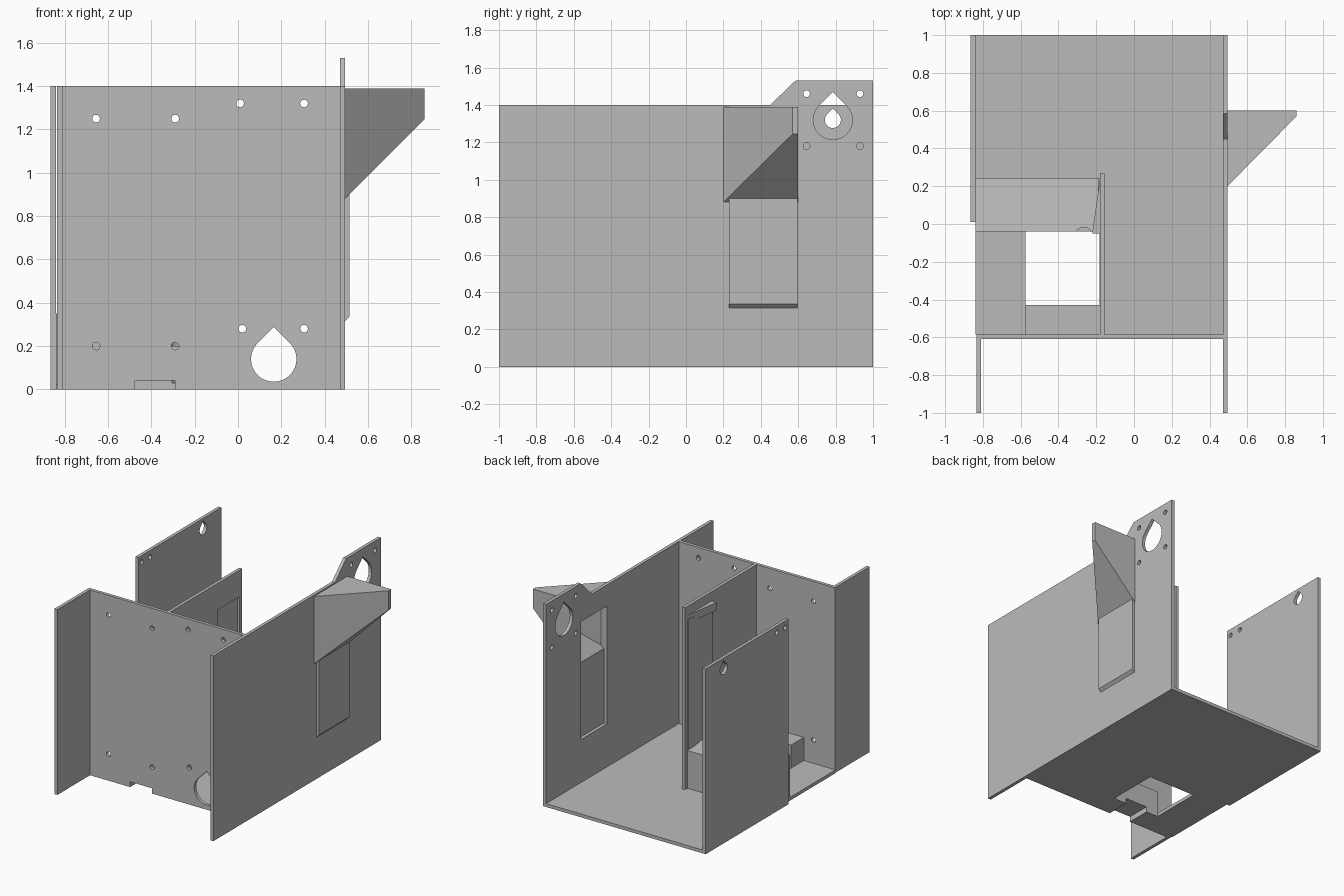
import bpy, bmesh, math
from mathutils import Vector

cube = bpy.data.objects.get("Cube")
if cube:
    bpy.data.objects.remove(cube, do_unlink=True)

grey = bpy.data.materials.new("plain grey")
grey.use_nodes = True
COLOUR = (0.5, 0.5, 0.5, 1)
grey.diffuse_color = COLOUR
grey.node_tree.nodes["Principled BSDF"].inputs["Base Color"].default_value = COLOUR


def prism(name, axis, profile, low, high):
    """Extrude a 2D profile along an axis."""
    place = {"x": lambda a, b, d: (d, a, b),
             "y": lambda a, b, d: (a, d, b),
             "z": lambda a, b, d: (a, b, d)}[axis]
    bm = bmesh.new()
    ends = [[bm.verts.new(place(a, b, d)) for a, b in profile] for d in (low, high)]
    bm.faces.new(ends[0])
    bm.faces.new(ends[1])
    for i in range(len(profile)):
        j = (i + 1) % len(profile)
        bm.faces.new((ends[0][i], ends[0][j], ends[1][j], ends[1][i]))
    bmesh.ops.recalc_face_normals(bm, faces=bm.faces)
    mesh = bpy.data.meshes.new(name)
    bm.to_mesh(mesh)
    bm.free()
    mesh.materials.append(grey)
    obj = bpy.data.objects.new(name, mesh)
    bpy.context.collection.objects.link(obj)
    return obj


def rect(a0, a1, b0, b1):
    return [(a0, b0), (a1, b0), (a1, b1), (a0, b1)]


def box(name, x0, x1, y0, y1, z0, z1):
    return prism(name, "z", rect(x0, x1, y0, y1), z0, z1)


def circle(a, b, r, n=12):
    return [(a + r * math.cos(math.tau * i / n), b + r * math.sin(math.tau * i / n))
            for i in range(n)]


def teardrop(a, b, r, n=24):
    """Round hole with a pointed top."""
    arc = [math.radians(135 + 270 * i / n) for i in range(n + 1)]
    return [(a + r * math.cos(t), b + r * math.sin(t)) for t in arc] + [(a, b + r * math.sqrt(2))]


def cut(obj, cutters):
    """Subtract the cutters, then remove them."""
    for c in cutters:
        c.hide_render = True
        mod = obj.modifiers.new("cut", "BOOLEAN")
        mod.operation = "DIFFERENCE"
        mod.solver = "EXACT"
        mod.object = c
    bpy.context.view_layer.update()
    result = bpy.data.meshes.new_from_object(obj.evaluated_get(bpy.context.evaluated_depsgraph_get()))
    obj.modifiers.clear()
    obj.data = result
    for c in cutters:
        bpy.data.objects.remove(c, do_unlink=True)


def holes(axis, points, r, low, high):
    return [prism("hole", axis, circle(a, b, r), low, high) for a, b in points]


T = 0.025      # sheet thickness
H = 1.4        # wall height

# Floor with square opening and exit slot
floor = box("floor", -0.84, 0.47, -0.585, 1, 0, T)
cut(floor, [box("opening", -0.575, -0.182, -0.43, -0.04, -0.1, 0.1),
            box("slot", -0.475, -0.29, -0.7, -0.4, -0.1, 0.1)])

# Front plate with screw holes, round port and exit notch
front = box("front_plate", -0.835, 0.47, -0.61, -0.585, 0, H)
screws = [(-0.655, 1.25), (-0.29, 1.25), (0.01, 1.32), (0.305, 1.32),
          (-0.655, 0.2), (-0.29, 0.2), (0.02, 0.28), (0.305, 0.28)]
cut(front, holes("y", screws, 0.018, -0.7, -0.5)
    + [prism("port", "y", teardrop(0.165, 0.14, 0.105), -0.7, -0.5),
       box("notch", -0.475, -0.29, -0.7, -0.5, -0.1, 0.04)])

# Left wall with raised rear tab, motor port and inner window
left = prism("left_wall", "x", [(-1, 0), (1, 0), (1, 1.53), (0.585, 1.53), (0.45, H), (-1, H)],
             0.47, 0.495)
mounts = [(y, z) for y in (0.645, 0.93) for z in (1.18, 1.46)]
cut(left, holes("x", mounts, 0.018, 0.4, 0.6)
    + [prism("port", "x", teardrop(0.785, 1.32, 0.105), 0.4, 0.6),
       prism("window", "x", rect(0.27, 0.58, 0.35, 1.24), 0.4, 0.6)])

# Cover panel over the window, bevelled at the bottom
prism("window_cover", "y", [(0.495, 0.315), (0.515, 0.335), (0.515, 0.91), (0.495, 0.91)], 0.23, 0.595)

# Corner hopper with sloped underside
hopper = prism("hopper", "z", [(0.495, 0.2), (0.86, 0.57), (0.86, 0.6), (0.495, 0.6)], 0.8, 1.39)
cut(hopper, [prism("underside", "y", [(0.395, 0.78), (0.96, 1.345), (0.96, 0.6), (0.395, 0.6)], 0, 0.8)])
inside = prism("hollow", "z", [(0.45, 0.27), (0.52, 0.27), (0.81, 0.56), (0.81, 0.58), (0.45, 0.58)],
               0.85, 1.24)
cut(inside, [prism("slope", "y", [(0.4, 0.81), (0.95, 1.36), (0.95, 0.7), (0.4, 0.7)], 0, 0.8)])
cut(hopper, [inside])

# Right wall: front wing and rear panel with a gap between
box("right_front_wing", -0.835, -0.81, -1, -0.61, 0, H)
rear = box("right_rear_wall", -0.865, -0.84, 0.01, 1, 0, H)
cut(rear, holes("x", [(0.05, 1.35), (0.15, 1.35)], 0.018, -1, -0.7)
    + [prism("port", "x", teardrop(0.785, 1.32, 0.043), -1, -0.7)])

# Divider with a shallow recess on its left face
divider = box("divider", -0.18, -0.155, -0.585, 0.27, T, H)
cut(divider, [box("recess", -0.172, -0.1, -0.02, 0.24, 0.32, 1.2)])
box("divider_panel", -0.19, -0.18, -0.05, 0.24, 0.32, 1.3)
prism("divider_lip", "z", [(-0.18, 0.24), (-0.22, -0.04), (-0.22, -0.05), (-0.18, -0.05)], 1.27, 1.33)

# Raised ramp block behind the opening, grooved at its front edge
ramp = prism("ramp_block", "x", [(-0.04, T), (0.24, T), (0.24, 0.31), (-0.04, 0.35)], -0.84, -0.18)
cut(ramp, [prism("groove", "z", circle(-0.265, -0.065, 0.048, 24), 0.03, 0.5)])
prism("ramp_end", "x", [(0.23, T), (0.24, T), (0.24, 0.31), (0.23, 0.31)], -0.18, -0.155)

# Hood above the exit slot
box("exit_hood", -0.575, -0.18, -0.585, -0.43, 0.04, 0.2)
for name, x0, x1 in (("hood_foot_right", -0.575, -0.475), ("hood_foot_left", -0.29, -0.18)):
    box(name, x0, x1, -0.585, -0.43, T, 0.04)
